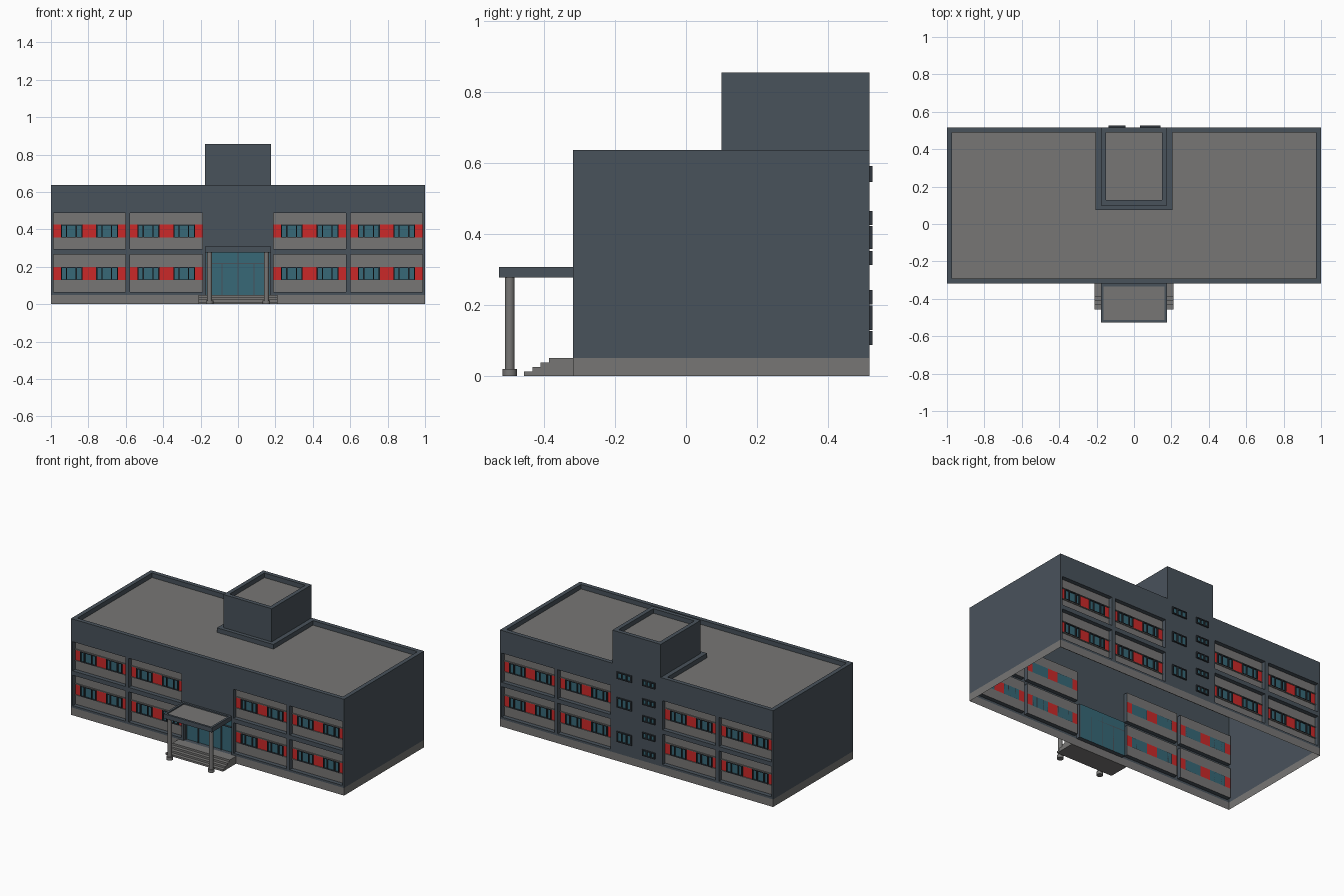
import bpy, bmesh
from mathutils import Vector

if "Cube" in bpy.data.objects:
    bpy.data.objects.remove(bpy.data.objects["Cube"])


def mat(name, r, g, b):
    m = bpy.data.materials.new(name)
    m.diffuse_color = (r, g, b, 1)
    m.use_nodes = True
    m.node_tree.nodes["Principled BSDF"].inputs["Base Color"].default_value = m.diffuse_color
    return m


MATS = [mat("slate_wall", 0.066, 0.085, 0.105, ), mat("grey_concrete", 0.185, 0.182, 0.178),
        mat("red_panel", 0.60, 0.022, 0.022), mat("teal_glass", 0.038, 0.14, 0.185),
        mat("dark_frame", 0.028, 0.036, 0.045)]
WALL, GREY, RED, GLASS, FRAME = range(5)


def quad(bm, pts, normal, m):
    f = bm.faces.new([bm.verts.new(p) for p in pts])
    f.normal_update()
    if f.normal.dot(Vector(normal)) < 0:
        f.normal_flip()
    f.material_index = m


def rect_y(bm, x0, x1, z0, z1, y, d, m):
    quad(bm, [(x0, y, z0), (x1, y, z0), (x1, y, z1), (x0, y, z1)], (0, d, 0), m)


def rect_x(bm, y0, y1, z0, z1, x, d, m):
    quad(bm, [(x, y0, z0), (x, y1, z0), (x, y1, z1), (x, y0, z1)], (d, 0, 0), m)


def rect_z(bm, x0, x1, y0, y1, z, d, m):
    quad(bm, [(x0, y0, z), (x1, y0, z), (x1, y1, z), (x0, y1, z)], (0, 0, d), m)


def box(bm, x0, x1, y0, y1, z0, z1, m):
    y0, y1 = sorted((y0, y1))
    for a, d in ((x0, -1), (x1, 1)):
        rect_x(bm, y0, y1, z0, z1, a, d, m)
    for a, d in ((y0, -1), (y1, 1)):
        rect_y(bm, x0, x1, z0, z1, a, d, m)
    for a, d in ((z0, -1), (z1, 1)):
        rect_z(bm, x0, x1, y0, y1, a, d, m)


def rim(bm, x0, x1, y0, y1, t, top, floor):
    """Flat parapet ring with a sunken grey roof inside it."""
    a, b, c, e = x0 + t, x1 - t, y0 + t, y1 - t
    rect_z(bm, x0, x1, y0, c, top, 1, WALL)
    rect_z(bm, x0, x1, e, y1, top, 1, WALL)
    rect_z(bm, x0, a, c, e, top, 1, WALL)
    rect_z(bm, b, x1, c, e, top, 1, WALL)
    rect_x(bm, c, e, floor, top, a, 1, WALL)
    rect_x(bm, c, e, floor, top, b, -1, WALL)
    rect_y(bm, a, b, floor, top, c, 1, WALL)
    rect_y(bm, a, b, floor, top, e, -1, WALL)
    rect_z(bm, a, b, c, e, floor, 1, GREY)


def finish(bm, name):
    me = bpy.data.meshes.new(name)
    bmesh.ops.remove_doubles(bm, verts=bm.verts, dist=1e-5)
    bm.to_mesh(me)
    bm.free()
    for m in MATS:
        me.materials.append(m)
    ob = bpy.data.objects.new(name, me)
    bpy.context.collection.objects.link(ob)
    return ob


YF, YB, BASE, TOP, ROOF = -0.319, 0.517, 0.05, 0.637, 0.607
REC = 0.028                                     # depth of the window bays
BAYS = [(-0.987, -0.602), (-0.577, -0.19), (0.19, 0.577), (0.602, 0.987)]
ROWS = [(0.064, 0.265, 0.128, 0.198), (0.294, 0.487, 0.356, 0.425)]
DOOR = (-0.175, 0.175, BASE, 0.277)

# Hollow body shell: pierced front and back walls, plain sides, grey plinth
bm = bmesh.new()
xs = sorted({-1, 1, DOOR[0], DOOR[1]} | {x for b in BAYS for x in b})
zs = sorted({BASE, DOOR[3], TOP} | {z for r in ROWS for z in r[:2]})
for y, d in ((YF, -1), (YB, 1)):
    holes = [(b[0], b[1], r[0], r[1]) for b in BAYS for r in ROWS]
    if d < 0:
        holes.append(DOOR)
    for x0, x1 in zip(xs, xs[1:]):
        for z0, z1 in zip(zs, zs[1:]):
            cx, cz = (x0 + x1) / 2, (z0 + z1) / 2
            if not any(h[0] < cx < h[1] and h[2] < cz < h[3] for h in holes):
                rect_y(bm, x0, x1, z0, z1, y, d, WALL)
    rect_y(bm, -1, 1, 0, BASE, y, d, GREY)
    for x0, x1, z0, z1 in holes:                # reveals of each opening
        yi = y - d * REC
        rect_x(bm, y, yi, z0, z1, x0, 1, WALL)
        rect_x(bm, y, yi, z0, z1, x1, -1, WALL)
        rect_z(bm, x0, x1, y, yi, z0, 1, WALL)
        rect_z(bm, x0, x1, y, yi, z1, -1, WALL)
for s in (-1, 1):
    rect_x(bm, YF, YB, BASE, TOP, s, s, WALL)
    rect_x(bm, YF, YB, 0, BASE, s, s, GREY)
rim(bm, -1, 1, YF, YB, 0.028, TOP, ROOF)
finish(bm, "main_building")

# Recessed bays: grey bands, red panels, windows with frames
panels, frames = bmesh.new(), bmesh.new()
for y, d in ((YF, -1), (YB, 1)):
    yi = y - d * REC
    for x0, x1 in BAYS:
        w = x1 - x0
        cuts = [x0, x0 + 0.04, x0 + 0.156, x1 - 0.156, x1 - 0.04, x1]
        for z0, z1, w0, w1 in ROWS:
            rect_y(panels, x0, x1, z0, w0, yi, d, GREY)
            rect_y(panels, x0, x1, w1, z1, yi, d, GREY)
            for i in range(5):
                a, b = cuts[i], cuts[i + 1]
                rect_y(panels, a, b, w0, w1, yi, d, GLASS if i % 2 else RED)
                if i % 2:
                    yo = yi + d * 0.009
                    for f in (0, 0.25, 0.72, 1):
                        c = a + 0.003 + f * (b - a - 0.006)
                        box(frames, c - 0.003, c + 0.003, yi, yo, w0, w1, FRAME)
                    for z in (w0, w1 - 0.004):
                        box(frames, a, b, yi, yo, z, z + 0.004, FRAME)
            for z in (w0 - 0.005, w1):          # thin sill and lintel strips
                box(frames, x0, x1, yi, yi + d * 0.006, z, z + 0.005, GREY)
finish(panels, "bay_panels")
finish(frames, "window_frames")

# Glazed entrance with transom and mullions
bm = bmesh.new()
yi = YF + REC
rect_y(bm, *DOOR, yi, -1, GLASS)
for x, zt in ((0, 0.277), (-0.085, 0.217), (0.085, 0.217), (-0.172, 0.277), (0.172, 0.277)):
    box(bm, x - 0.003, x + 0.003, yi - 0.008, yi, BASE, zt, WALL)
box(bm, -0.175, 0.175, yi - 0.008, yi, 0.214, 0.220, WALL)
finish(bm, "entrance_glazing")

# Roof tower with its low curb
bm = bmesh.new()
TX, TY, TT = 0.177, 0.10, 0.856
for s in (-1, 1):
    rect_x(bm, TY, YB, TOP, TT, s * TX, s, WALL)
rect_y(bm, -TX, TX, TOP, TT, TY, -1, WALL)
rect_y(bm, -TX, TX, TOP, TT, YB, 1, WALL)
rim(bm, -TX, TX, TY, YB, 0.027, TT, TT - 0.03)
finish(bm, "roof_tower")
bm = bmesh.new()
box(bm, -0.207, 0.207, 0.075, YB - 0.028, ROOF, TOP, WALL)
finish(bm, "tower_curb")

# Small stairwell windows on the back, two columns
bm = bmesh.new()
small = [(-0.137, -0.045, z - 0.02, z + 0.02) for z in (0.107, 0.222, 0.333, 0.445, 0.57)]
large = [(0.032, 0.142, 0.13, 0.198), (0.032, 0.142, 0.358, 0.423), (0.032, 0.142, 0.547, 0.592)]
for x0, x1, z0, z1 in small + large:
    rect_y(bm, x0, x1, z0, z1, YB + 0.002, 1, GLASS)
    for i in range(4):
        c = x0 + 0.004 + i * (x1 - x0 - 0.008) / 3
        box(bm, c - 0.004, c + 0.004, YB, YB + 0.009, z0, z1, FRAME)
    for z in (z0, z1 - 0.006):
        box(bm, x0, x1, YB, YB + 0.009, z, z + 0.006, FRAME)
finish(bm, "stairwell_windows")

# Entrance canopy
bm = bmesh.new()
C0, C1 = 0.277, 0.307
for s in (-1, 1):
    rect_x(bm, -0.527, YF, C0, C1, s * 0.177, s, WALL)
rect_y(bm, -0.177, 0.177, C0, C1, -0.527, -1, WALL)
rect_z(bm, -0.177, 0.177, -0.527, YF, C0, -1, WALL)
rim(bm, -0.177, 0.177, -0.527, YF, 0.014, C1, C1 - 0.008)
finish(bm, "canopy")

# Entrance steps
bm = bmesh.new()
for i in range(4):
    box(bm, -0.21, 0.21, -0.457 + i * 0.0235, YF, i * 0.0125, (i + 1) * 0.0125, GREY)
finish(bm, "entrance_steps")

# Canopy columns on round footings
for s, side in ((-1, "left"), (1, "right")):
    for part, r, z0, z1 in (("column", 0.0135, 0.02, C0), ("footing", 0.02, 0, 0.02)):
        bpy.ops.mesh.primitive_cylinder_add(vertices=24, radius=r, depth=z1 - z0,
                                            location=(s * 0.152, -0.497, (z0 + z1) / 2))
        ob = bpy.context.object
        ob.name = f"{side}_{part}"
        ob.data.materials.append(MATS[GREY])
        bpy.ops.object.shade_smooth_by_angle()
